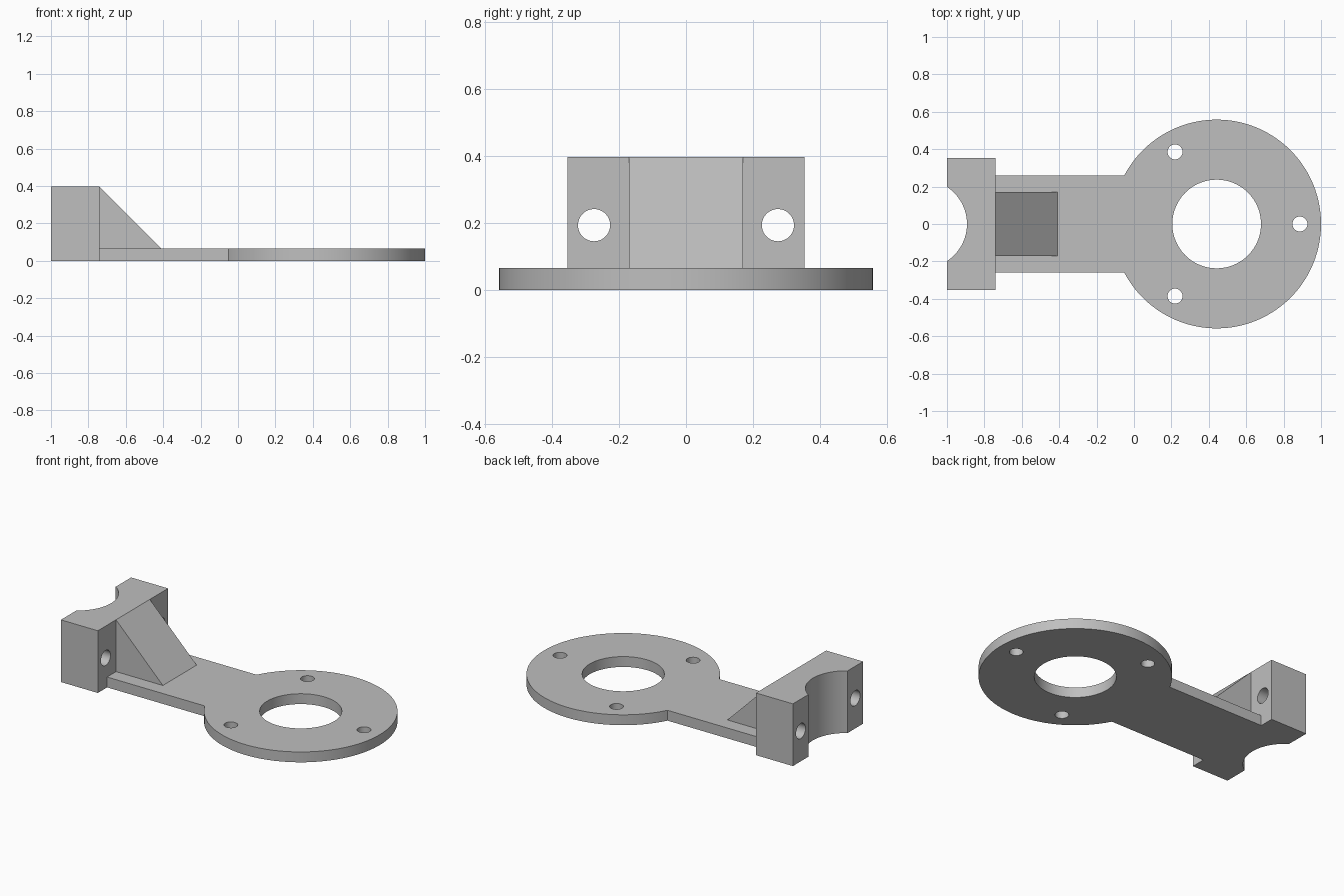
import bpy
import bmesh
from math import acos, asin, cos, sin, pi, radians
from mathutils import Matrix, Vector

cube = bpy.data.objects.get("Cube")
if cube:
    bpy.data.objects.remove(cube, do_unlink=True)

# One plain grey
grey = bpy.data.materials.new("plain grey")
grey.use_nodes = True
grey.diffuse_color = (0.52, 0.52, 0.52, 1)
grey.node_tree.nodes["Principled BSDF"].inputs["Base Color"].default_value = grey.diffuse_color

PLATE = 0.066          # plate thickness
TOP = 0.396            # clamp block height
RING_X, RING_R = 0.442, 0.558
ARM = 0.26             # half width of the arm
BLOCK_X = -0.74        # inner face of the clamp block
BLOCK_W = 0.353        # half width of the clamp block
BORE_R = 0.237


def arc(cx, radius, start, end, steps):
    """Points of an arc around (cx, 0)."""
    angles = [start + (end - start) * i / steps for i in range(steps + 1)]
    return [(cx + radius * cos(a), radius * sin(a)) for a in angles]


def prism(name, outline, depth):
    """Closed solid made by extruding an outline by a depth vector."""
    bm = bmesh.new()
    base = bm.faces.new([bm.verts.new(p) for p in outline])
    side = bmesh.ops.extrude_face_region(bm, geom=[base], use_keep_orig=True)["geom"]
    moved = [v for v in side if isinstance(v, bmesh.types.BMVert)]
    bmesh.ops.translate(bm, verts=moved, vec=depth)
    bmesh.ops.recalc_face_normals(bm, faces=bm.faces)
    mesh = bpy.data.meshes.new(name)
    bm.to_mesh(mesh)
    bm.free()
    obj = bpy.data.objects.new(name, mesh)
    bpy.context.collection.objects.link(obj)
    mesh.materials.append(grey)
    return obj


def drill(obj, centre, radius, axis="Z", sides=48):
    """Cut a round through hole along the given axis."""
    bm = bmesh.new()
    turn = Matrix.Rotation(pi / 2, 4, "Y") if axis == "X" else Matrix()
    bmesh.ops.create_cone(bm, cap_ends=True, segments=sides, radius1=radius,
                          radius2=radius, depth=1,
                          matrix=Matrix.Translation(centre) @ turn)
    mesh = bpy.data.meshes.new("hole_cutter")
    bm.to_mesh(mesh)
    bm.free()
    mesh.materials.append(grey)
    cutter = bpy.data.objects.new("hole_cutter", mesh)
    cutter.hide_render = True
    bpy.context.collection.objects.link(cutter)
    cut = obj.modifiers.new("hole", "BOOLEAN")
    cut.operation, cut.solver, cut.object = "DIFFERENCE", "EXACT", cutter
    bpy.context.view_layer.objects.active = obj
    bpy.ops.object.modifier_apply(modifier=cut.name)
    bpy.data.objects.remove(cutter, do_unlink=True)


# Flat ring with its arm, one outline
join = pi - asin(ARM / RING_R)
outline = arc(RING_X, RING_R, -join, join, 112) + [(BLOCK_X, ARM), (BLOCK_X, -ARM)]
plate = prism("ring_plate_and_arm", [(x, y, 0) for x, y in outline], (0, 0, PLATE))
drill(plate, (RING_X, 0, 0), BORE_R, sides=96)
for i in range(3):
    a = i * 2 * pi / 3
    drill(plate, (RING_X + 0.445 * cos(a), 0.445 * sin(a), 0), 0.04)

# Clamp block with a round saddle in its outer face
saddle_x = -0.893 - BORE_R
half = acos((-1 - saddle_x) / BORE_R)
outline = arc(saddle_x, BORE_R, -half, half, 32)
outline += [(-1, BLOCK_W), (BLOCK_X, BLOCK_W), (BLOCK_X, -BLOCK_W), (-1, -BLOCK_W)]
block = prism("clamp_block", [(x, y, 0) for x, y in outline], (0, 0, TOP))
for side in (-1, 1):
    drill(block, (-0.87, side * 0.274, 0.193), 0.048, axis="X")

# Sloped rib bracing the block
rib_w = 0.17
rib = prism("sloped_rib", [(BLOCK_X, -rib_w, PLATE), (-0.41, -rib_w, PLATE),
                           (BLOCK_X, -rib_w, TOP)], (0, 2 * rib_w, 0))

# Smooth round walls, sharp edges kept
bpy.ops.object.select_all(action="DESELECT")
for obj in (plate, block, rib):
    obj.select_set(True)
bpy.context.view_layer.objects.active = plate
bpy.ops.object.shade_smooth_by_angle(angle=radians(30))
